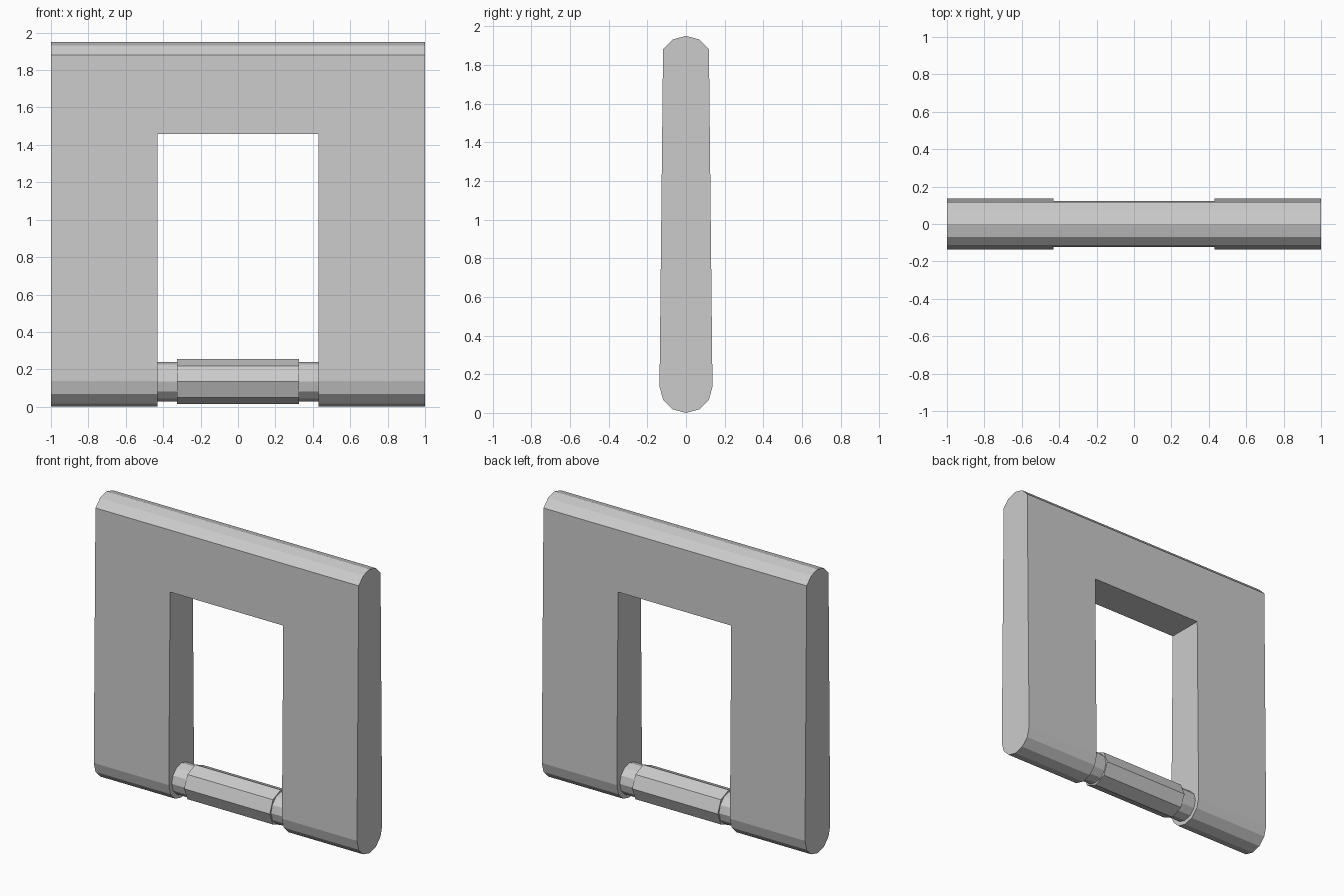
import bpy, bmesh, math

if "Cube" in bpy.data.objects:
    bpy.data.objects.remove(bpy.data.objects["Cube"])

R = 0.137          # radius of the rounded frame ends
AXIS_Z = R         # height of the crossbar axis
TOP = 1.95         # overall height


def prism(name, profile, x0, x1):
    """Extrude a (y, z) profile along x."""
    bm = bmesh.new()
    face = bm.faces.new([bm.verts.new((x0, y, z)) for y, z in profile])
    ext = bmesh.ops.extrude_face_region(bm, geom=[face])
    moved = [v for v in ext["geom"] if isinstance(v, bmesh.types.BMVert)]
    bmesh.ops.translate(bm, verts=moved, vec=(x1 - x0, 0, 0))
    bmesh.ops.recalc_face_normals(bm, faces=bm.faces)
    mesh = bpy.data.meshes.new(name)
    bm.to_mesh(mesh)
    bm.free()
    obj = bpy.data.objects.new(name, mesh)
    bpy.context.collection.objects.link(obj)
    return obj


def arc(radius, cz, degrees):
    return [(radius * math.cos(math.radians(a)), cz + radius * math.sin(math.radians(a)))
            for a in degrees]


# Frame: tapered slab with a rounded top and rounded foot
profile = arc(R, AXIS_Z, range(180, 361, 30)) + arc(R, TOP - R, range(30, 151, 30))
frame = prism("frame", profile, -1, 1)

# Rectangular opening cut between the legs, open at the foot
cutter = prism("opening_cutter", [(-0.5, -0.5), (0.5, -0.5), (0.5, 1.458), (-0.5, 1.458)], -0.43, 0.43)
cutter.hide_render = True
cut = frame.modifiers.new("opening", "BOOLEAN")
cut.operation = "DIFFERENCE"
cut.solver = "EXACT"
cut.object = cutter
bpy.context.view_layer.objects.active = frame
bpy.ops.object.modifier_apply(modifier=cut.name)
bpy.data.objects.remove(cutter)

# Crossbar: octagonal grip between two thinner round stubs
prism("crossbar_grip", arc(0.12, AXIS_Z - 0.003, range(0, 360, 45)), -0.325, 0.325)
for side, name in ((-1, "left_crossbar_stub"), (1, "right_crossbar_stub")):
    prism(name, arc(0.105, AXIS_Z - 0.003, range(0, 360, 30)), side * 0.325, side * 0.43)
